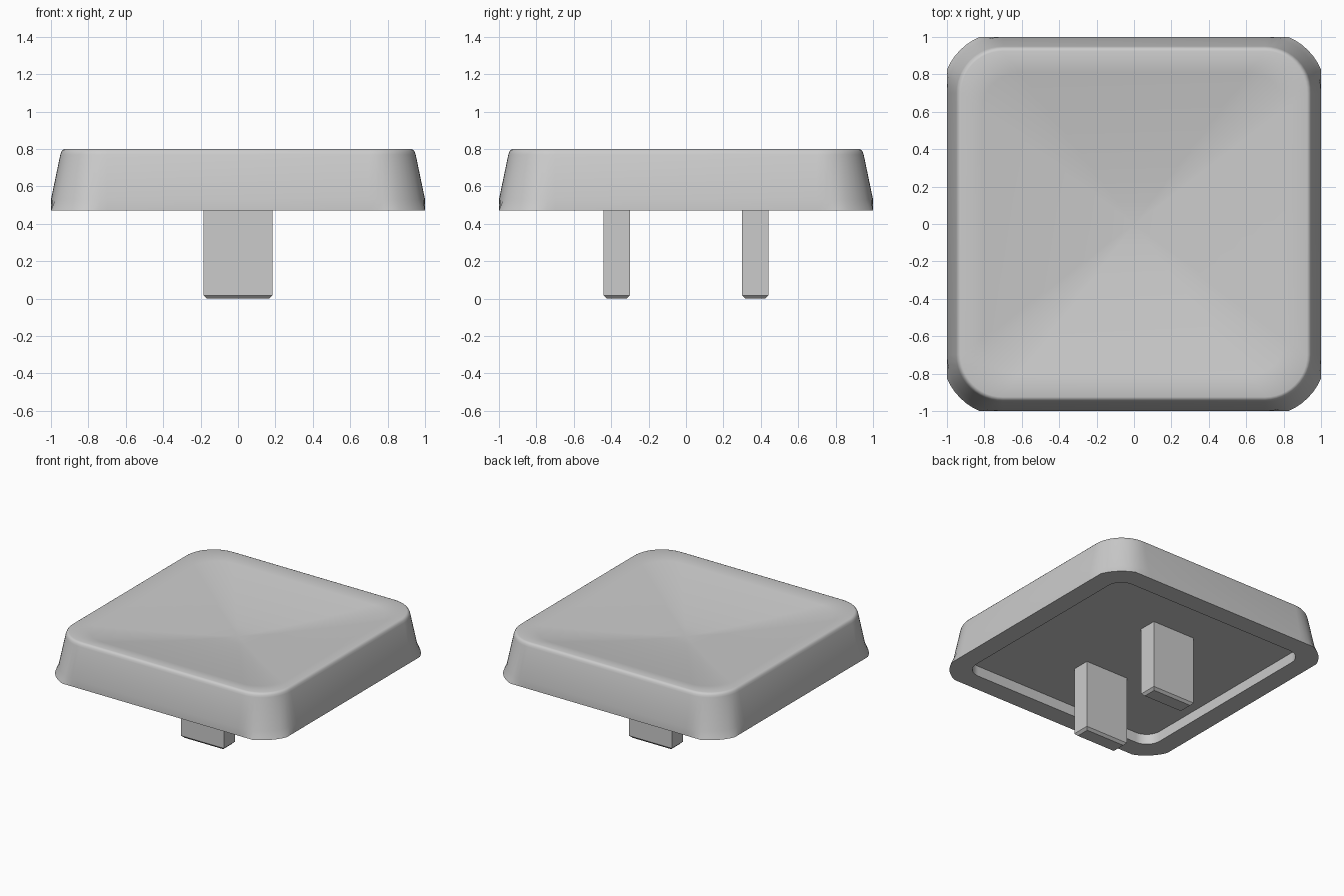
import bpy, bmesh, math

cube = bpy.data.objects.get("Cube")
if cube:
    bpy.data.objects.remove(cube, do_unlink=True)

grey = bpy.data.materials.new("Light grey plastic")
grey.use_nodes = True
COLOUR = (0.6, 0.6, 0.6, 1)
grey.diffuse_color = COLOUR
grey.node_tree.nodes["Principled BSDF"].inputs["Base Color"].default_value = COLOUR

STEPS = 12      # segments per rounded corner
LIP = 0.80      # height of the top lip
DISH = 0.12     # depth of the dished top


def rounded_ring(bm, centre, radius, z, scale=1.0):
    """Rounded square of vertices, its straight sides clipped at the full width."""
    ring = []
    for corner in range(4):
        for i in range(STEPS + 1):
            a = math.pi / 2 * (corner + i / STEPS)
            sx = 1 if corner in (0, 3) else -1
            sy = 1 if corner in (0, 1) else -1
            x = sx * centre + radius * math.cos(a)
            y = sy * centre + radius * math.sin(a)
            x, y = (max(-1, min(1, v)) * scale for v in (x, y))
            ring.append(bm.verts.new((x, y, z)))
    return ring


def finish(bm, name):
    bmesh.ops.recalc_face_normals(bm, faces=bm.faces)
    mesh = bpy.data.meshes.new(name)
    bm.to_mesh(mesh)
    bm.free()
    mesh.materials.append(grey)
    obj = bpy.data.objects.new(name, mesh)
    bpy.context.collection.objects.link(obj)
    return obj


# Cap: recessed underside, tapered walls, rounded lip and dished top
bm = bmesh.new()
rings = [rounded_ring(bm, c, r, z) for c, r, z in (
    (0.73, 0.12, 0.55), (0.73, 0.12, 0.47),
    (0.70, 0.325, 0.47), (0.70, 0.30, 0.53), (0.70, 0.25, 0.77),
    (0.70, 0.245, 0.785), (0.70, 0.237, 0.795), (0.70, 0.225, LIP))]
for k in range(1, 8):
    t = 1 - k / 8
    rings.append(rounded_ring(bm, 0.70, 0.225, LIP - DISH * (1 - t ** 1.4), t))
for low, high in zip(rings, rings[1:]):
    n = len(low)
    for i in range(n):
        j = (i + 1) % n
        bm.faces.new((low[i], low[j], high[j], high[i]))
bm.faces.new(rings[0])
middle = bm.verts.new((0, 0, LIP - DISH))
for i, v in enumerate(rings[-1]):
    bm.faces.new((v, rings[-1][(i + 1) % len(rings[-1])], middle))
bmesh.ops.remove_doubles(bm, verts=bm.verts, dist=0.0001)
cap = finish(bm, "cap")
bpy.ops.object.select_all(action='DESELECT')
cap.select_set(True)
bpy.context.view_layer.objects.active = cap
bpy.ops.object.shade_smooth_by_angle(angle=math.radians(35))

# Stems: two flat prongs with a chamfered foot
for name, side in (("front_stem", -1), ("back_stem", 1)):
    bm = bmesh.new()
    bmesh.ops.create_cube(bm, size=1)
    for v in bm.verts:
        v.co.x *= 0.37
        v.co.y = v.co.y * 0.14 + side * 0.37
        v.co.z = 0 if v.co.z < 0 else 0.56
    foot = [e for e in bm.edges if all(v.co.z < 0.01 for v in e.verts)]
    bmesh.ops.bevel(bm, geom=foot, offset=0.018, segments=1, affect='EDGES')
    finish(bm, name)
